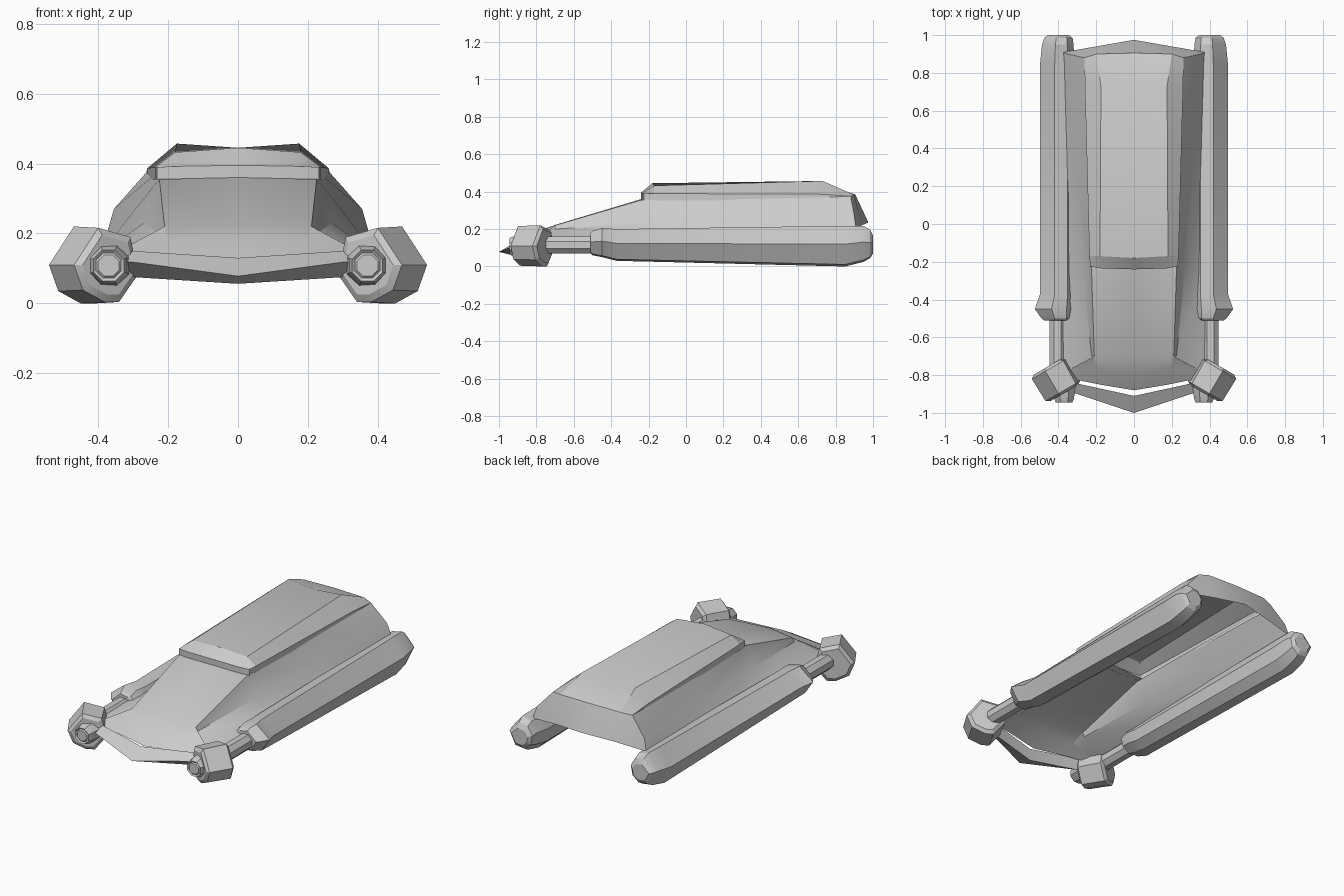
import bpy
from math import cos, sin, pi, radians
from mathutils import Vector, Matrix

if "Cube" in bpy.data.objects:
    bpy.data.objects.remove(bpy.data.objects["Cube"])


def make(name, verts, faces):
    """Build one half of a part and mirror it across x = 0."""
    me = bpy.data.meshes.new(name)
    me.from_pydata(verts, [], faces)
    ob = bpy.data.objects.new(name, me)
    bpy.context.collection.objects.link(ob)
    m = ob.modifiers.new("mirror", 'MIRROR')
    m.use_clip = True
    bpy.ops.object.select_all(action='DESELECT')
    ob.select_set(True)
    bpy.context.view_layer.objects.active = ob
    bpy.ops.object.shade_smooth_by_angle(angle=radians(24))
    return ob


def sheet(name, rows):
    """Skin a grid of points, given as rows of equal length."""
    n = len(rows[0])
    faces = [(i * n + j, i * n + j + 1, (i + 1) * n + j + 1, (i + 1) * n + j)
             for i in range(len(rows) - 1) for j in range(n - 1)]
    return make(name, [p for r in rows for p in r], faces)


OCTAGON = [(cos(a) / cos(pi / 8), sin(a) / cos(pi / 8))
           for a in (2 * pi * (i + .5) / 8 for i in range(8))]
POD = [(1, .1), (.15, 1), (-.6, .85), (-1, .2), (-.85, -.55), (-.3, -1), (.5, -.9)]
DRUM = [(1, 0), (.25, 1), (-.75, .75), (-1, -.25), (-.4, -1), (.05, -1), (.72, -.68)]


def loft(name, rings, profile=OCTAGON, matrix=Matrix()):
    """Closed tube along y. Ring: (y, x_min, x_max, z_min, z_max)."""
    n = len(profile)
    verts = [matrix @ Vector(((x0 + x1) / 2 + u * (x1 - x0) / 2, y,
                              (z0 + z1) / 2 + v * (z1 - z0) / 2))
             for y, x0, x1, z0, z1 in rings for u, v in profile]
    faces = [(r * n + i, (r + 1) * n + i, (r + 1) * n + (i + 1) % n, r * n + (i + 1) % n)
             for r in range(len(rings) - 1) for i in range(n)]
    last = (len(rings) - 1) * n
    faces += [tuple(range(n)), tuple(range(last + n - 1, last - 1, -1))]
    return make(name, verts, faces)


def disc(y, r):
    return (y, -r, r, -r, r)


# Hood: nose lip, crease, windscreen base
sheet("hood", [
    [(0, -.88, .12), (.18, -.85, .13), (.33, -.82, .13)],
    [(0, -.79, .19), (.20, -.765, .18), (.36, -.78, .14)],
    [(0, -.70, .222), (.21, -.70, .22), (.21, -.70, .22)],
    [(0, -.24, .36), (.225, -.24, .355), (.225, -.24, .355)],
    [(0, -.20, .37), (.23, -.20, .355), (.23, -.20, .355)]])

# Flank panels: rim, shoulder, sill
sheet("side_panel", [
    [(.20, -.765, .18), (.27, -.775, .16), (.36, -.78, .14)],
    [(.21, -.70, .22), (.225, -.70, .20), (.375, -.70, .145)],
    [(.225, -.24, .355), (.27, -.24, .23), (.375, -.24, .155)],
    [(.242, .25, .365), (.31, .25, .25), (.37, .25, .17)],
    [(.262, .88, .375), (.355, .90, .27), (.375, .91, .20)]])

# Rear panel with a shallow V in plan
sheet("rear_panel", [
    [(0, .905, .385), (.20, .90, .383), (.262, .88, .375)],
    [(0, .94, .31), (.20, .92, .30), (.355, .90, .27)],
    [(0, .975, .235), (.20, .94, .22), (.375, .91, .20)]])

# Roof: bevelled cap with raised rear corners
roof = [
    [(0, -.24, .395), (.17, -.235, .392), (.232, -.225, .39)],
    [(0, -.18, .445), (.18, -.17, .432), (.236, -.17, .39)],
    [(0, .73, .44), (.175, .73, .457), (.26, .73, .386)],
    [(0, .905, .385), (.20, .90, .383), (.262, .88, .375)]]
sheet("roof", roof)

# Vertical rim under the roof
edge = roof[0] + [r[2] for r in roof[1:]]
sheet("roof_rim", [edge, [(x, y, z - .036) for x, y, z in edge]])

# Long side pods with flared collar and rounded tail
loft("side_pod", [
    (-.51, .345, .475, .07, .18), (-.50, .325, .49, .06, .19),
    (-.45, .315, .525, .05, .205), (-.37, .315, .497, .03, .20),
    (.85, .315, .497, .0, .217), (.95, .32, .487, .025, .217),
    (.985, .325, .475, .045, .195), (1.0, .345, .455, .07, .165)], POD)

# Rods joining the pods to the front drums
loft("front_rod", [(-.78, .362, .448, .07, .16), (-.49, .362, .448, .07, .16)])

# Angled front drums
tilt = Matrix.Translation((.413, -.822, .11)) @ Matrix.Rotation(radians(-30), 4, 'Z')
loft("front_drum", [disc(-.085, .085), disc(-.072, .106), disc(.065, .11),
                    disc(.08, .09)], DRUM, tilt)

# Headlights with a recessed lens
lamp = Matrix.Translation((.37, -.9, .108))
loft("headlight", [disc(.05, .06), disc(-.025, .052), disc(-.045, .044),
                   disc(-.038, .036), disc(-.044, .03)], matrix=lamp)

# V-shaped front bumper, triangular in section
sheet("front_bumper", [
    [(0, y0, z0), (.30, y1, z1), (.36, y2, z2)] for y0, z0, y1, z1, y2, z2 in (
        (-.91, .13, -.845, .15, -.84, .14),
        (-1.0, .078, -.90, .118, -.885, .118),
        (-.91, .056, -.845, .075, -.84, .085),
        (-.91, .13, -.845, .15, -.84, .14))])
